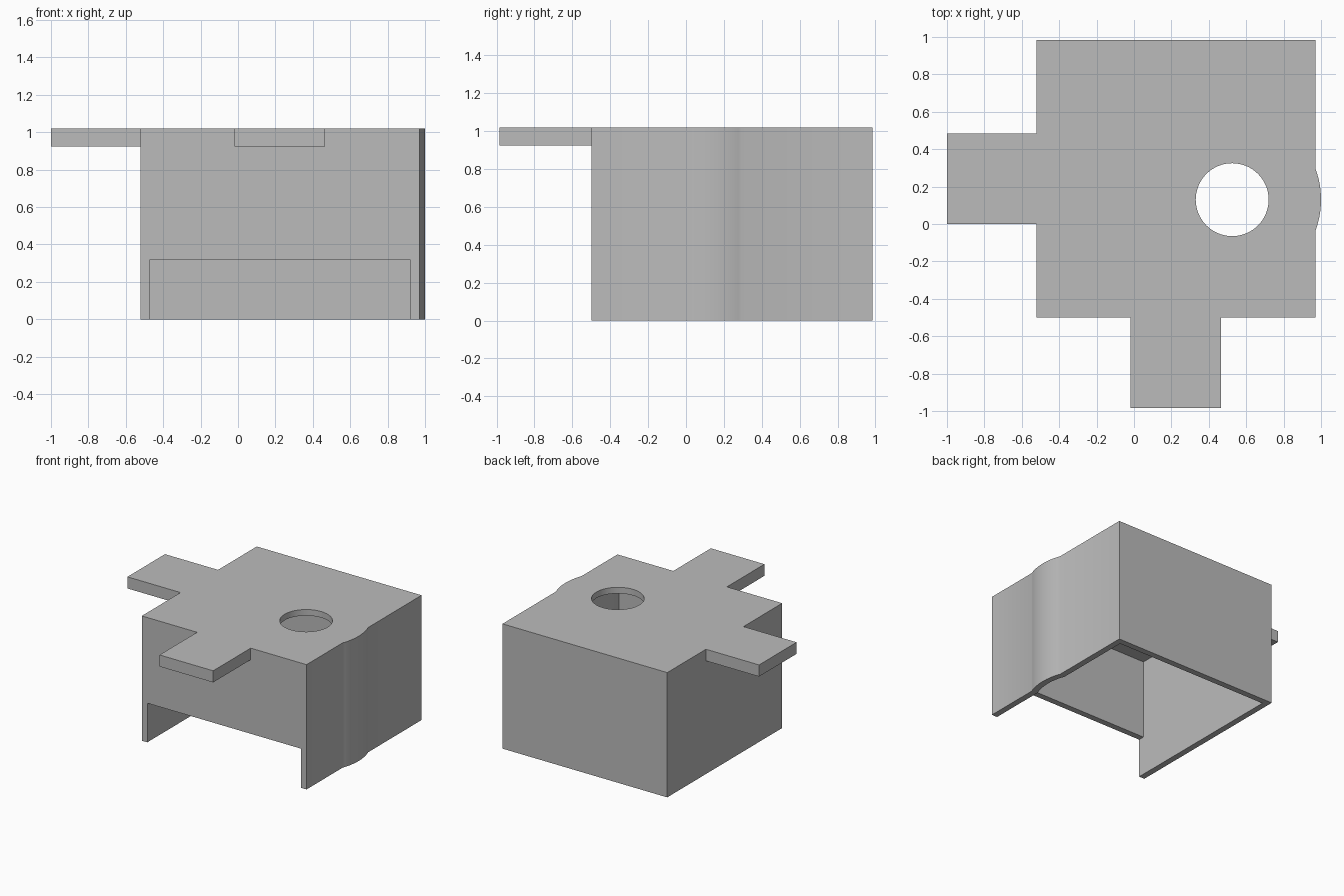
import bpy, bmesh, math

default_cube = bpy.data.objects.get("Cube")
if default_cube:
    bpy.data.objects.remove(default_cube, do_unlink=True)

# Main dimensions
X0, X1 = -0.52, 0.97
Y0, Y1 = -0.50, 0.985
TOP, WALL = 1.02, 0.05
HOLE = (0.525, 0.13)
BULGE_R, HOLE_R = 0.475, 0.195

grey = bpy.data.materials.new("light_grey")
grey.use_nodes = True
colour = (0.5, 0.5, 0.5, 1)
grey.diffuse_color = colour
grey.node_tree.nodes["Principled BSDF"].inputs["Base Color"].default_value = colour


def prism(name, outline, z0, z1):
    """Extrude a counter-clockwise plan outline from z0 to z1."""
    bm = bmesh.new()
    base = bm.faces.new([bm.verts.new((x, y, z0)) for x, y in outline])
    ext = bmesh.ops.extrude_face_region(bm, geom=[base], use_keep_orig=True)
    for v in ext["geom"]:
        if isinstance(v, bmesh.types.BMVert):
            v.co.z = z1
    bmesh.ops.recalc_face_normals(bm, faces=bm.faces)
    mesh = bpy.data.meshes.new(name)
    bm.to_mesh(mesh)
    bm.free()
    mesh.materials.append(grey)
    obj = bpy.data.objects.new(name, mesh)
    bpy.context.collection.objects.link(obj)
    return obj


def rect(x0, x1, y0, y1):
    return [(x0, y0), (x1, y0), (x1, y1), (x0, y1)]


def arc(radius, start, end, steps):
    angles = [start + (end - start) * i / steps for i in range(steps + 1)]
    return [(HOLE[0] + radius * math.cos(a), HOLE[1] + radius * math.sin(a)) for a in angles]


def bulged_outline(inset):
    """Box plan whose +x side swells around the hole centre."""
    a, b, c, d = rect(X0 + inset, X1 - inset, Y0 + inset, Y1 - inset)
    radius = BULGE_R - inset
    half = math.acos((X1 - inset - HOLE[0]) / radius)
    return [a, b] + arc(radius, -half, half, 16) + [c, d]


def combine(target, tool, operation):
    mod = target.modifiers.new(operation, "BOOLEAN")
    mod.operation = operation
    mod.solver = "EXACT"
    mod.object = tool
    bpy.context.view_layer.update()
    result = bpy.data.meshes.new_from_object(
        target.evaluated_get(bpy.context.evaluated_depsgraph_get()))
    target.modifiers.clear()
    target.data = result
    bpy.data.objects.remove(tool, do_unlink=True)


# Open-bottomed housing
housing = prism("housing", bulged_outline(0), 0, TOP)
combine(housing, prism("cavity", bulged_outline(WALL), -0.1, TOP - WALL), "DIFFERENCE")

# Opening at the foot of the front wall
opening = rect(X0 + WALL, X1 - WALL, Y0 - 0.1, Y0 + 2 * WALL)
combine(housing, prism("front_opening", opening, -0.1, 0.32), "DIFFERENCE")

# Round hole through the lid
circle = arc(HOLE_R, 0, math.tau, 64)[:-1]
combine(housing, prism("lid_hole", circle, 0.9, 1.1), "DIFFERENCE")

# Mounting tabs flush with the lid
overlap = 0.02
tabs = {
    "side_tab": rect(-1.0, X0 + overlap, 0.0, 0.485),
    "front_tab": rect(-0.02, 0.465, -0.985, Y0 + overlap),
}
for name, outline in tabs.items():
    combine(housing, prism(name, outline, 0.925, TOP), "UNION")

# Smooth the curved surfaces, keep the corners sharp
bpy.ops.object.select_all(action="DESELECT")
housing.select_set(True)
bpy.context.view_layer.objects.active = housing
bpy.ops.object.shade_smooth_by_angle(angle=math.radians(30))
